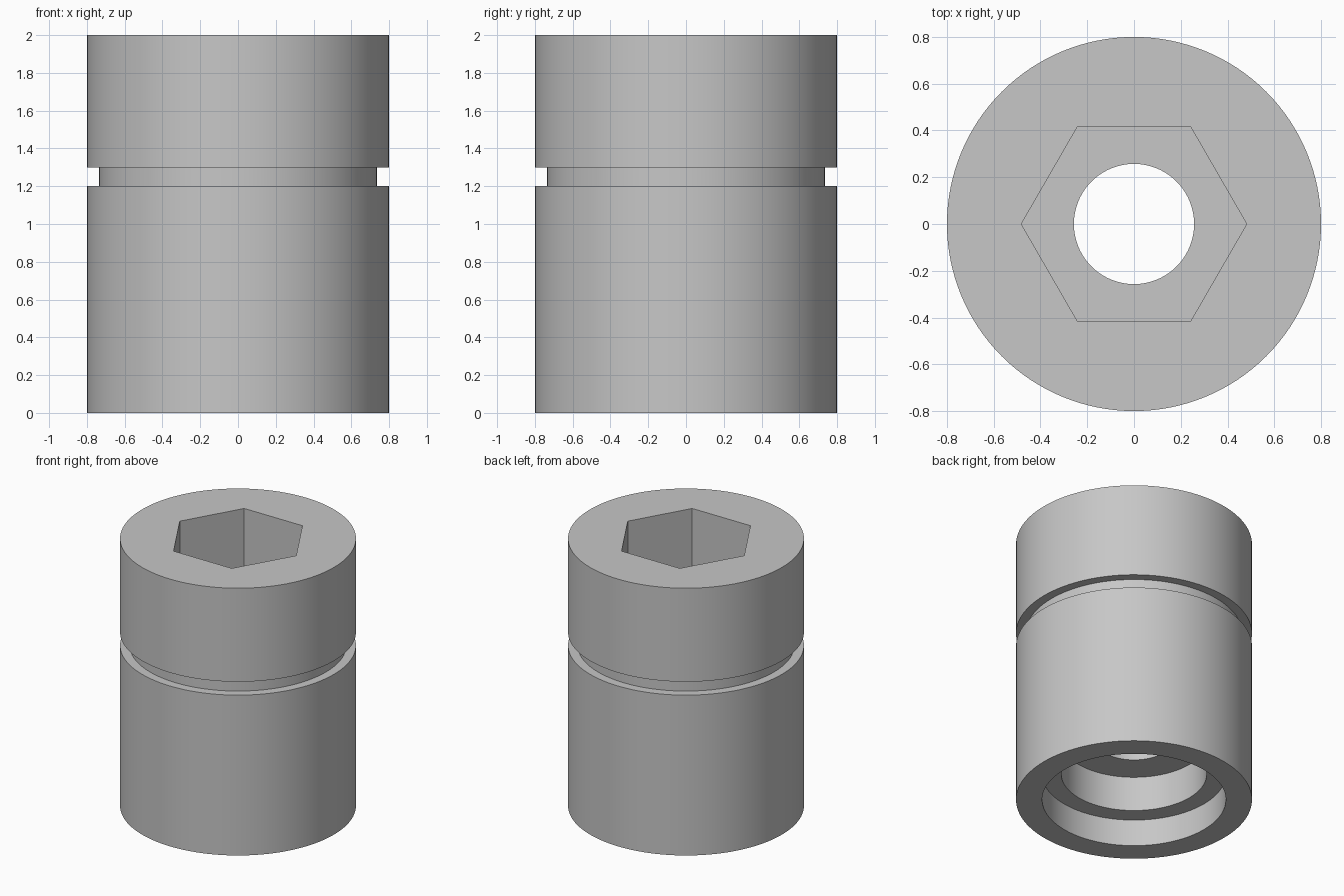
import bpy
import bmesh
from math import cos, sin, tau, radians

if "Cube" in bpy.data.objects:
    bpy.data.objects.remove(bpy.data.objects["Cube"], do_unlink=True)

# Single grey metal
steel = bpy.data.materials.new("grey_steel")
grey = (0.57, 0.57, 0.57, 1.0)
steel.diffuse_color = grey
steel.use_nodes = True
steel.node_tree.nodes["Principled BSDF"].inputs["Base Color"].default_value = grey


def lathe(name, profile, sides, closed):
    """Turn (radius, height) points about z; closed joins last to first, else caps ends."""
    bm = bmesh.new()
    rings = [[bm.verts.new((r * cos(tau * i / sides), r * sin(tau * i / sides), z))
              for i in range(sides)] for r, z in profile]
    pairs = list(zip(rings, rings[1:]))
    if closed:
        pairs.append((rings[-1], rings[0]))
    else:
        bm.faces.new(rings[0])
        bm.faces.new(rings[-1])
    for a, b in pairs:
        for i in range(sides):
            j = (i + 1) % sides
            bm.faces.new((a[i], a[j], b[j], b[i]))
    bmesh.ops.recalc_face_normals(bm, faces=bm.faces)
    mesh = bpy.data.meshes.new(name)
    bm.to_mesh(mesh)
    bm.free()
    mesh.materials.append(steel)
    obj = bpy.data.objects.new(name, mesh)
    bpy.context.collection.objects.link(obj)
    return obj


# Grooved sleeve with stepped bore and through hole
outside = [(0.8, 0), (0.8, 1.2), (0.735, 1.2), (0.735, 1.3), (0.8, 1.3), (0.8, 2)]
inside = [(0.257, 2), (0.257, 0.46), (0.493, 0.46), (0.493, 0.2), (0.623, 0.2), (0.623, 0)]
sleeve = lathe("sleeve", outside + inside, 128, True)

# Hexagonal socket cut from the top
cutter = lathe("hex_socket_cutter", [(0.482, 1.1), (0.482, 2.2)], 6, False)
cutter.hide_render = True
cut = sleeve.modifiers.new("hex_socket", "BOOLEAN")
cut.operation = "DIFFERENCE"
cut.solver = "EXACT"
cut.object = cutter

bpy.ops.object.select_all(action="DESELECT")
sleeve.select_set(True)
bpy.context.view_layer.objects.active = sleeve
bpy.ops.object.modifier_apply(modifier=cut.name)
bpy.data.objects.remove(cutter, do_unlink=True)
bpy.ops.object.shade_smooth_by_angle(angle=radians(30))
